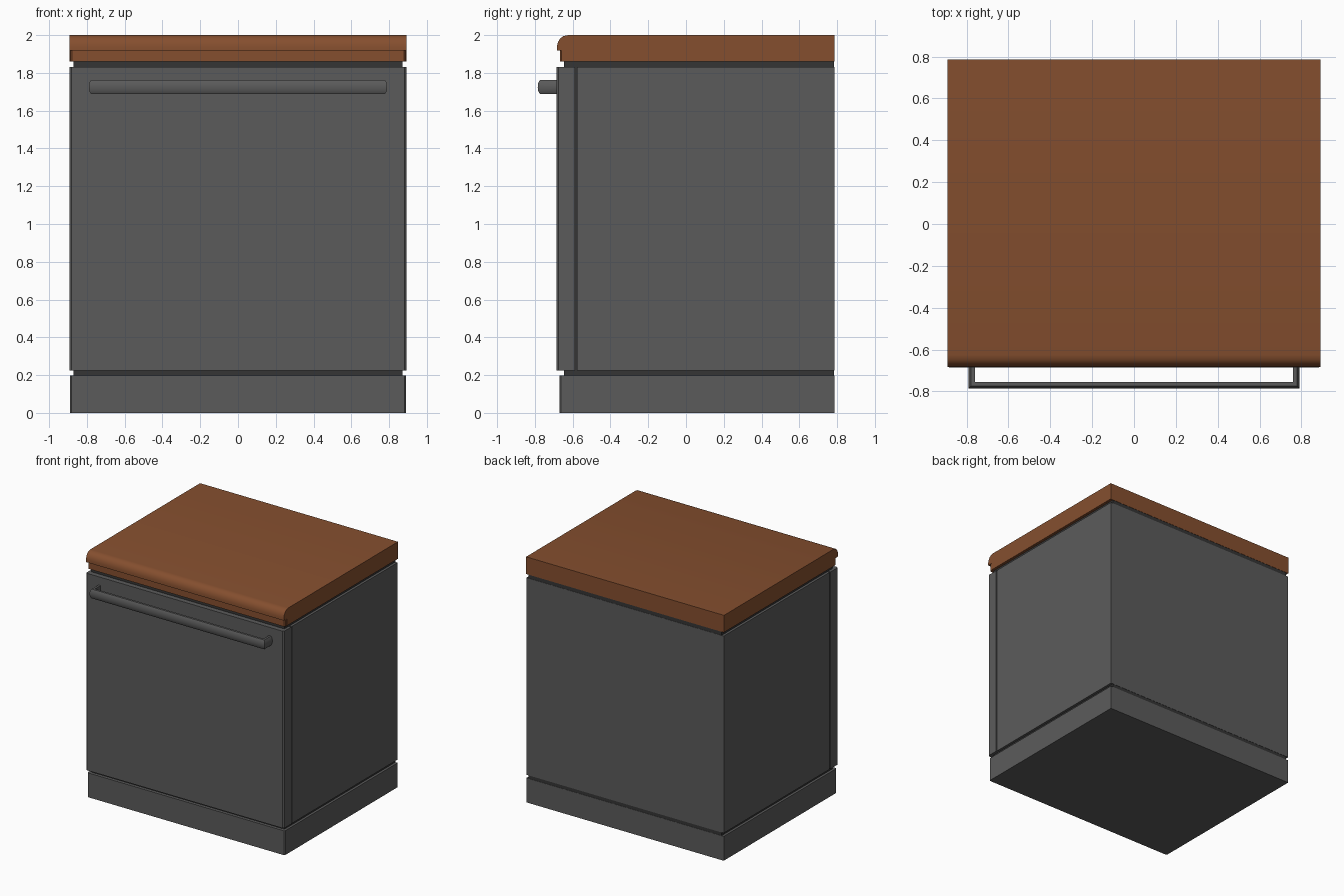
import bpy
import bmesh

if "Cube" in bpy.data.objects:
    bpy.data.objects.remove(bpy.data.objects["Cube"])


def material(name, color):
    m = bpy.data.materials.new(name)
    m.diffuse_color = (*color, 1)
    m.use_nodes = True
    m.node_tree.nodes["Principled BSDF"].inputs["Base Color"].default_value = m.diffuse_color
    return m


GREY = material("grey_metal", (0.105, 0.105, 0.105))
DARK = material("dark_gap", (0.036, 0.036, 0.036))
WOOD = material("brown_wood", (0.235, 0.078, 0.028))


def make(name, verts, faces, mat):
    mesh = bpy.data.meshes.new(name)
    mesh.from_pydata(verts, [], faces)
    bm = bmesh.new()
    bm.from_mesh(mesh)
    bmesh.ops.recalc_face_normals(bm, faces=bm.faces)
    bm.to_mesh(mesh)
    bm.free()
    mesh.materials.append(mat)
    ob = bpy.data.objects.new(name, mesh)
    bpy.context.collection.objects.link(ob)
    return ob


def loft(name, rings, mat):
    """Skin equal-length rings of points and cap both ends."""
    n = len(rings[0])
    verts = [p for r in rings for p in r]
    faces = [(k * n + i, k * n + (i + 1) % n, (k + 1) * n + (i + 1) % n, (k + 1) * n + i)
             for k in range(len(rings) - 1) for i in range(n)]
    faces += [tuple(range(n)), tuple(range(len(verts) - n, len(verts)))]
    return make(name, verts, faces, mat)


def slab(name, hx, y0, y1, z0, z1, mat, c=0.0):
    """Box whose two vertical front edges are chamfered by c."""
    plan = [(-hx, y1), (-hx, y0 + c), (-hx + c, y0), (hx - c, y0), (hx, y0 + c), (hx, y1)]
    if c == 0:
        plan = [(-hx, y1), (-hx, y0), (hx, y0), (hx, y1)]
    return loft(name, [[(x, y, z) for x, y in plan] for z in (z0, z1)], mat)


BACK = 0.785

# dark inner carcass, seen only in the narrow gaps
slab("inner_carcass", 0.87, -0.645, BACK - 0.002, 0.19, 1.87, DARK)

# plinth, housing and door
slab("plinth", 0.89, -0.67, BACK, 0.0, 0.198, GREY, 0.008)
slab("housing", 0.89, -0.578, BACK, 0.225, 1.83, GREY)
slab("door", 0.892, -0.685, -0.588, 0.225, 1.83, GREY, 0.01)

# worktop: lower board and a top board with rounded front lip
slab("worktop_base", 0.888, -0.667, BACK, 1.86, 1.925, WOOD, 0.008)
lip = [(BACK, 1.861), (-0.645, 1.861), (-0.645, 1.918), (-0.683, 1.918), (-0.683, 1.94),
       (-0.678, 1.963), (-0.666, 1.982), (-0.649, 1.995), (-0.625, 2.0), (BACK, 2.0)]
top = loft("worktop", [[(x, y, z) for y, z in lip] for x in (-0.892, 0.892)], WOOD)

# handle: bulged bar section swept round a U with mitred corners
section = [(0.012, 1.688), (0.003, 1.703), (0.0, 1.725), (0.003, 1.748),
           (0.012, 1.763), (0.03, 1.763), (0.03, 1.688)]
path = [(-1, 0), (-1, 1), (1, 1), (1, 0)]
rings = [[(s * (0.79 - d), -(0.785 - d) if front else -0.68, z) for d, z in section]
         for s, front in path]
loft("door_handle", rings, GREY)

# smooth only the gentle curves
for ob in bpy.data.objects:
    ob.select_set(ob.name in {"worktop", "door_handle"})
bpy.context.view_layer.objects.active = top
bpy.ops.object.shade_smooth_by_angle(angle=0.55)
